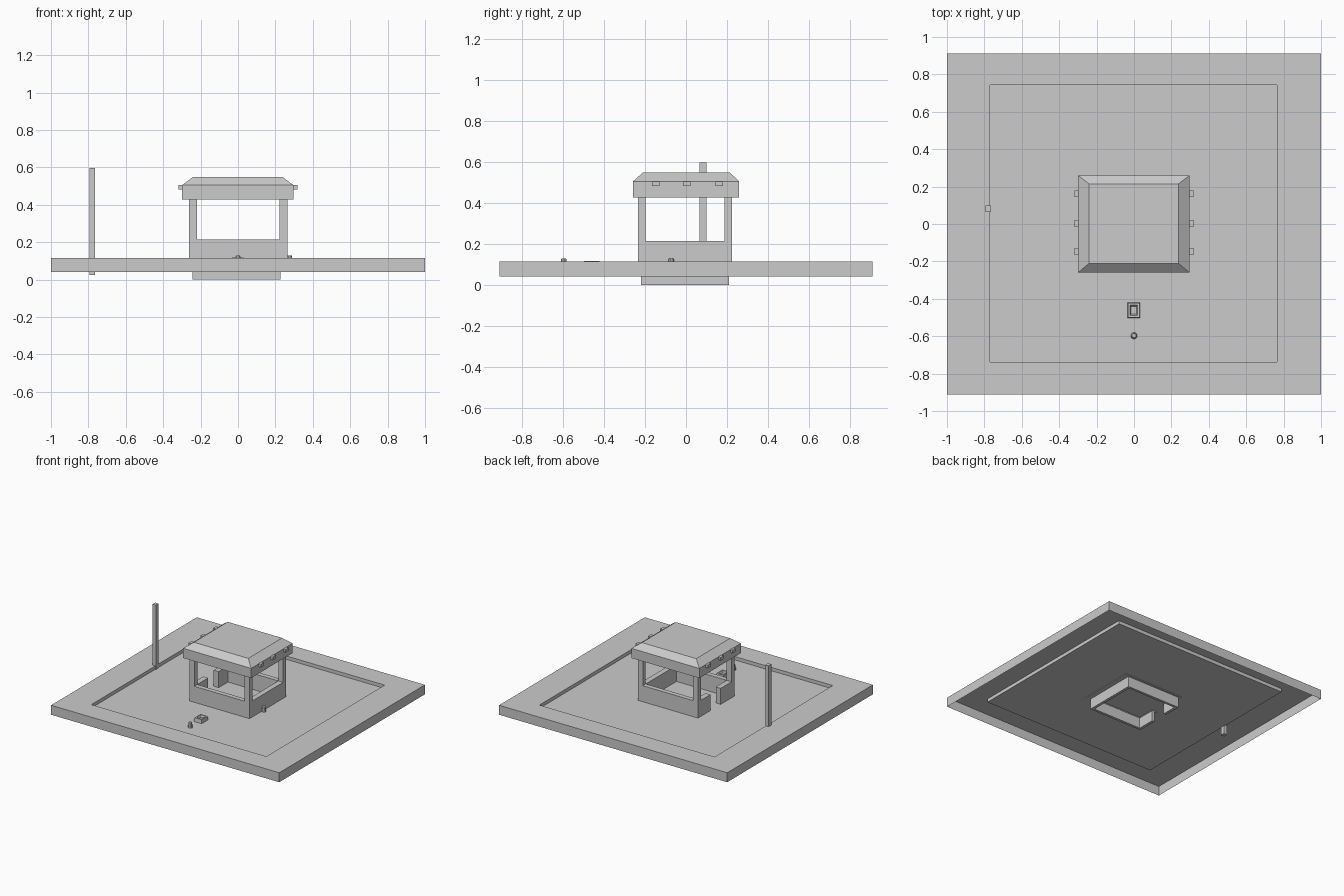
import bpy, bmesh, math

if "Cube" in bpy.data.objects:
    bpy.data.objects.remove(bpy.data.objects["Cube"])


def loft(name, rings, cap_first=True, cap_last=True):
    """Join rectangles (x0, x1, y0, y1, z) in order into one surface."""
    bm = bmesh.new()
    loops = []
    for x0, x1, y0, y1, z in rings:
        loops.append([bm.verts.new((x, y, z)) for x, y in
                      ((x0, y0), (x1, y0), (x1, y1), (x0, y1))])
    for a, b in zip(loops, loops[1:]):
        for i in range(4):
            j = (i + 1) % 4
            bm.faces.new((a[i], a[j], b[j], b[i]))
    if cap_first:
        bm.faces.new(loops[0][::-1])
    if cap_last:
        bm.faces.new(loops[-1])
    mesh = bpy.data.meshes.new(name)
    bm.to_mesh(mesh)
    bm.free()
    obj = bpy.data.objects.new(name, mesh)
    bpy.context.collection.objects.link(obj)
    return obj


def box(name, x0, x1, y0, y1, z0, z1):
    return loft(name, [(x0, x1, y0, y1, z0), (x0, x1, y0, y1, z1)])


def walls(name, x0, x1, y0, y1, z0, z1, tx, ty, door):
    """Four walls with a doorway in the left side."""
    box(name + "_front", x0, x1, y0, y0 + ty, z0, z1)
    box(name + "_back", x0, x1, y1 - ty, y1, z0, z1)
    box(name + "_right", x1 - tx, x1, y0 + ty, y1 - ty, z0, z1)
    box(name + "_left_near", x0, x0 + tx, y0 + ty, door[0], z0, z1)
    box(name + "_left_far", x0, x0 + tx, door[1], y1 - ty, z0, z1)


FLOOR = 0.088
X0, X1, Y0, Y1 = -0.262, 0.265, -0.234, 0.224
DOOR = (-0.06, 0.07)

# ground slab: open underneath, raised border around a sunken floor
OUT = (-1, 1, -0.912, 0.912)
INN = (-0.77, 0.765, -0.737, 0.743)
loft("ground_slab", [(*OUT, 0.04), (*OUT, 0.115), (*INN, 0.115), (*INN, FLOOR)],
     cap_first=False)

# booth walls and the footing ring below the floor
walls("booth_wall", X0, X1, Y0, Y1, FLOOR - 0.005, 0.215, 0.043, 0.037, DOOR)
walls("footing", -0.244, 0.228, -0.22, 0.209, 0, FLOOR, 0.022, 0.02, DOOR)

# corner posts
for sx, xa in (("left", X0), ("right", X1 - 0.043)):
    for sy, ya in (("front", Y0), ("back", Y1 - 0.037)):
        box(f"post_{sy}_{sx}", xa, xa + 0.043, ya, ya + 0.037, 0.215, 0.43)

# hipped roof with straight fascia
EAVE = (-0.299, 0.297, -0.26, 0.26)
loft("roof", [(*EAVE, 0.428), (*EAVE, 0.505), (-0.24, 0.237, -0.21, 0.214, 0.549)])

# small lamps on both roof sides
for i, y in enumerate((-0.147, 0.003, 0.162)):
    box(f"lamp_left_{i}", -0.319, -0.297, y - 0.018, y + 0.018, 0.482, 0.506)
    box(f"lamp_right_{i}", 0.295, 0.317, y - 0.018, y + 0.018, 0.482, 0.506)

# tall pole
box("pole", -0.795, -0.765, 0.065, 0.1, 0.025, 0.597)

# floor hatch: sloped rim around a sunken centre
loft("floor_hatch", [(-0.035, 0.033, -0.502, -0.42, FLOOR),
                     (-0.032, 0.03, -0.499, -0.423, 0.118),
                     (-0.022, 0.02, -0.488, -0.434, 0.118),
                     (-0.015, 0.013, -0.482, -0.442, 0.104)])

# round floor knobs
for name, x, y in (("knob_front", 0, -0.597), ("knob_side", 0.277, -0.072)):
    bpy.ops.mesh.primitive_cone_add(vertices=10, radius1=0.018, radius2=0.012,
                                    depth=0.04, location=(x, y, FLOOR + 0.02))
    bpy.context.object.name = name
